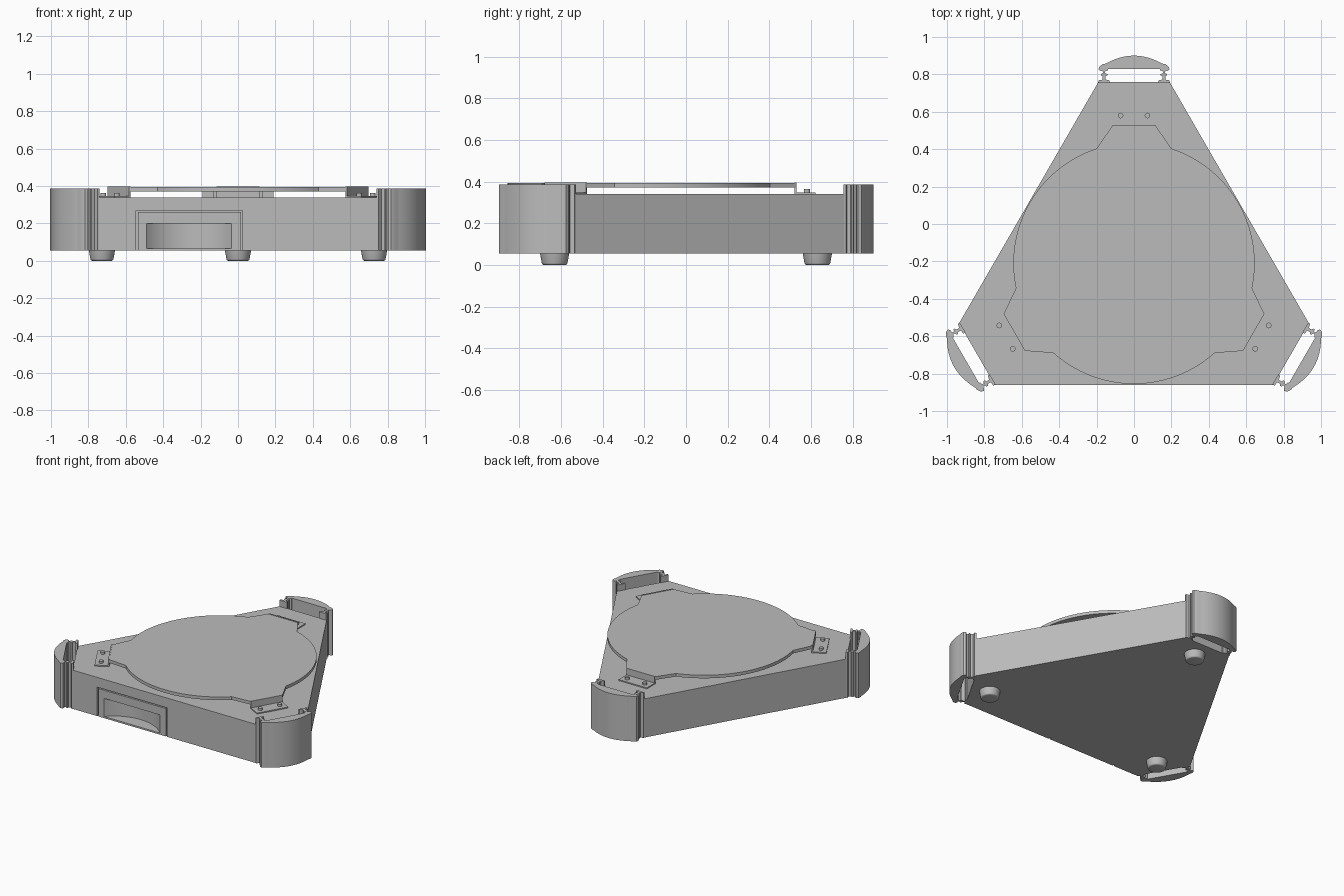
import bpy, bmesh
from math import radians, sin, cos, pi, atan2
from mathutils import Matrix, Vector

if "Cube" in bpy.data.objects:
    bpy.data.objects.remove(bpy.data.objects["Cube"])

CY = -0.21                      # centre of the three-fold symmetry
BASE, DECK, TOP = 0.055, 0.34, 0.387
FRONT = -0.86
ARMS = {"back": 0, "right": 120, "left": 240}

grey = bpy.data.materials.new("plain grey")
grey.use_nodes = True
colour = (0.5, 0.5, 0.5, 1)
grey.diffuse_color = colour
grey.node_tree.nodes["Principled BSDF"].inputs["Base Color"].default_value = colour


def arm(angle):
    """Places a part drawn around the centre, pointing back, on one arm."""
    return Matrix.Translation((0, CY, 0)) @ Matrix.Rotation(radians(angle), 4, "Z")


def finish(name, bm, matrix=None):
    bmesh.ops.recalc_face_normals(bm, faces=bm.faces)
    mesh = bpy.data.meshes.new(name)
    bm.to_mesh(mesh)
    bm.free()
    if matrix:
        mesh.transform(matrix)
    mesh.materials.append(grey)
    ob = bpy.data.objects.new(name, mesh)
    bpy.context.collection.objects.link(ob)
    return ob


def smooth(ob):
    bpy.ops.object.select_all(action="DESELECT")
    ob.select_set(True)
    bpy.context.view_layer.objects.active = ob
    bpy.ops.object.shade_smooth_by_angle(angle=radians(30))


def prism(name, points, z0, z1, matrix=None):
    bm = bmesh.new()
    face = bm.faces.new([bm.verts.new((x, y, z0)) for x, y in points])
    new = bmesh.ops.extrude_face_region(bm, geom=[face])["geom"]
    bmesh.ops.translate(bm, vec=(0, 0, z1 - z0),
                        verts=[v for v in new if isinstance(v, bmesh.types.BMVert)])
    return finish(name, bm, matrix)


def rect(x0, x1, y0, y1):
    return [(x0, y0), (x1, y0), (x1, y1), (x0, y1)]


def circle(x, y, r, n):
    return [(x + r * cos(2 * pi * i / n), y + r * sin(2 * pi * i / n)) for i in range(n)]


def mirrored(half):
    """Closes a right-hand outline with its mirror image."""
    return half + [(-x, y) for x, y in reversed(half)]


def cut(ob, cutter):
    cutter.hide_render = True
    mod = ob.modifiers.new("cut", "BOOLEAN")
    mod.operation, mod.solver, mod.object = "DIFFERENCE", "EXACT", cutter
    bpy.ops.object.select_all(action="DESELECT")
    bpy.context.view_layer.objects.active = ob
    ob.select_set(True)
    bpy.ops.object.modifier_apply(modifier=mod.name)
    bpy.data.objects.remove(cutter)


# Body: triangle with cut corners
corners = []
for a in ARMS.values():
    for x in (0.19, -0.19):
        corners.append((Matrix.Rotation(radians(a), 4, "Z") @ Vector((x, 0.97, 0)))[:2])
body = prism("body", corners, BASE, DECK, arm(0))

# Front panel seam and scooped hand pocket
seam_y = FRONT + 0.02
for x0, x1, z0, z1 in ((-0.545, -0.535, 0, 0.268), (0.015, 0.025, 0, 0.268),
                       (-0.54, 0.02, 0.26, 0.268)):
    cut(body, prism("seam_cutter", rect(x0, x1, FRONT - 0.1, seam_y), z0, z1))
cut(body, prism("pocket_cutter", circle(-0.262, FRONT - 0.209, 0.309, 96), 0.067, 0.2))
smooth(body)

# Round top plate with three tabs
outline = []
R, tab_base = 0.645, atan2(0.2, 0.613)
for a in ARMS.values():
    m = Matrix.Rotation(radians(a), 4, "Z")
    local = [(0.115, 0.737), (-0.115, 0.737)]
    steps = 36
    for i in range(steps + 1):
        t = tab_base + (2 * pi / 3 - 2 * tab_base) * i / steps
        local.append((-R * sin(t), R * cos(t)))
    outline += [(m @ Vector((x, y, 0)))[:2] for x, y in local]
smooth(prism("top_plate", outline, 0.371, 0.394, arm(0)))

# Bumper outline: bowed outer face, hooked ends, flat inner face
bow = [(0.15 * i / 10, 1.11 - 0.042 * (i / 10) ** 2) for i in range(1, 11)]
hook = [(0.168, 1.064), (0.185, 1.052), (0.19, 1.036), (0.178, 1.028),
        (0.168, 1.038), (0.14, 1.038)]
bumper_shape = mirrored([(0, 1.11)] + bow + hook)[:-1]

# Clip outline: web with a foot, a rib and a head
clip_half = [(0.03, 0.965), (0.03, 0.978), (0.008, 0.982), (0.008, 1.0), (0.017, 1.004),
             (0.017, 1.012), (0.006, 1.016), (0.006, 1.026), (0.02, 1.032), (0.02, 1.045)]
clip_shape = mirrored(clip_half)

for name, angle in ARMS.items():
    m = arm(angle)
    smooth(prism(name + "_bumper", bumper_shape, BASE, TOP, m))

    # Stepped bracket holding the plate to the deck
    prism(name + "_bracket_wall", rect(-0.115, 0.115, 0.731, 0.739), DECK, 0.397, m)
    prism(name + "_bracket_flange", rect(-0.115, 0.115, 0.735, 0.83), DECK, 0.348, m)

    for side, s in (("a", 1), ("b", -1)):
        prism(f"{name}_clip_{side}", clip_shape, BASE, TOP,
              m @ Matrix.Translation((0.16 * s, 0, 0)))
        smooth(prism(f"{name}_screw_{side}", circle(0.072 * s, 0.79, 0.015, 20),
                     0.345, 0.364, m))

    # Tapered foot with a rounded lower rim
    bm = bmesh.new()
    bmesh.ops.create_cone(bm, cap_ends=True, segments=40, radius1=0.06, radius2=0.07,
                          depth=BASE)
    rim = [e for e in bm.edges if all(v.co.z < 0 for v in e.verts)]
    bmesh.ops.bevel(bm, geom=rim, offset=0.01, segments=4, profile=0.5, affect="EDGES")
    smooth(finish(name + "_foot", bm, m @ Matrix.Translation((0, 0.84, BASE / 2))))
